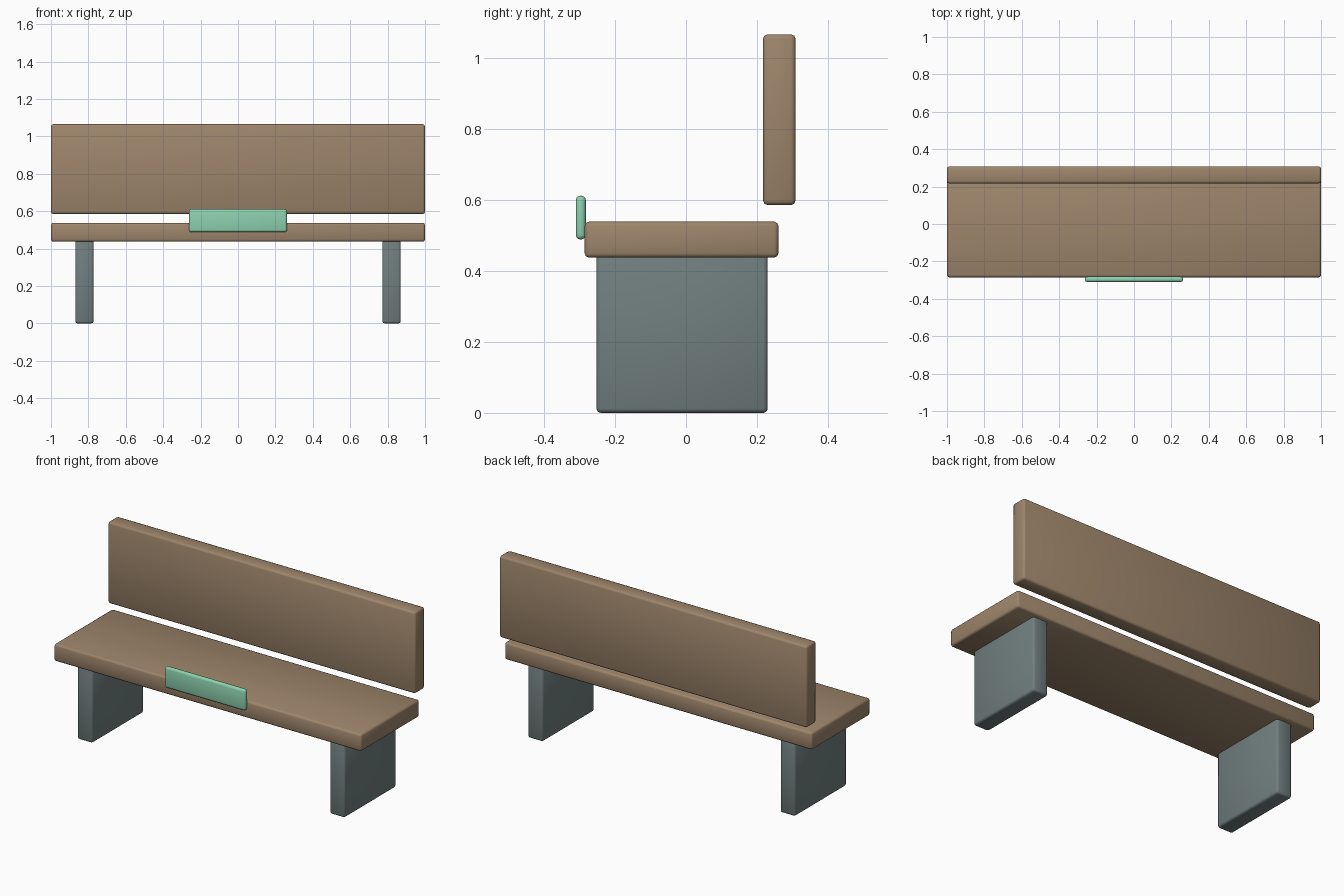
import bpy
from math import radians

default = bpy.data.objects.get("Cube")
if default:
    bpy.data.objects.remove(default, do_unlink=True)


def material(name, rgb):
    mat = bpy.data.materials.new(name)
    mat.use_nodes = True
    colour = (*rgb, 1)
    mat.diffuse_color = colour
    mat.node_tree.nodes["Principled BSDF"].inputs["Base Color"].default_value = colour
    return mat


def rounded_box(name, x, y, z, mat, radius, segments=2):
    """Box spanning the given (low, high) ranges, with soft bevelled edges."""
    spans = (x, y, z)
    bpy.ops.mesh.primitive_cube_add(size=1, location=[sum(s) / 2 for s in spans])
    obj = bpy.context.object
    obj.name = name
    obj.scale = [s[1] - s[0] for s in spans]
    bpy.ops.object.transform_apply(location=False, rotation=False, scale=True)
    bevel = obj.modifiers.new("soft_edges", 'BEVEL')
    bevel.width = radius
    bevel.segments = segments
    bpy.ops.object.modifier_apply(modifier=bevel.name)
    bpy.ops.object.shade_smooth_by_angle(angle=radians(60))
    obj.data.materials.append(mat)
    return obj


wood = material("warm_wood", (0.34, 0.235, 0.147))
stone = material("slate_grey", (0.165, 0.21, 0.21))
mint = material("mint_green", (0.27, 0.64, 0.43))

# Seat slab and floating backrest
rounded_box("seat", (-1, 1), (-0.285, 0.26), (0.437, 0.538), wood, 0.012)
rounded_box("backrest", (-1, 1), (0.217, 0.308), (0.585, 1.065), wood, 0.012)

# Slab legs, one at each end, tucked slightly into the seat
for side, sign in (("left", 1), ("right", -1)):
    x = sorted((sign * 0.772, sign * 0.87))
    rounded_box(side + "_leg", x, (-0.252, 0.23), (0, 0.45), stone, 0.012)

# Blank plaque on the front edge of the seat
rounded_box("plaque", (-0.262, 0.262), (-0.31, -0.282), (0.488, 0.611), mint, 0.0125, 3)
